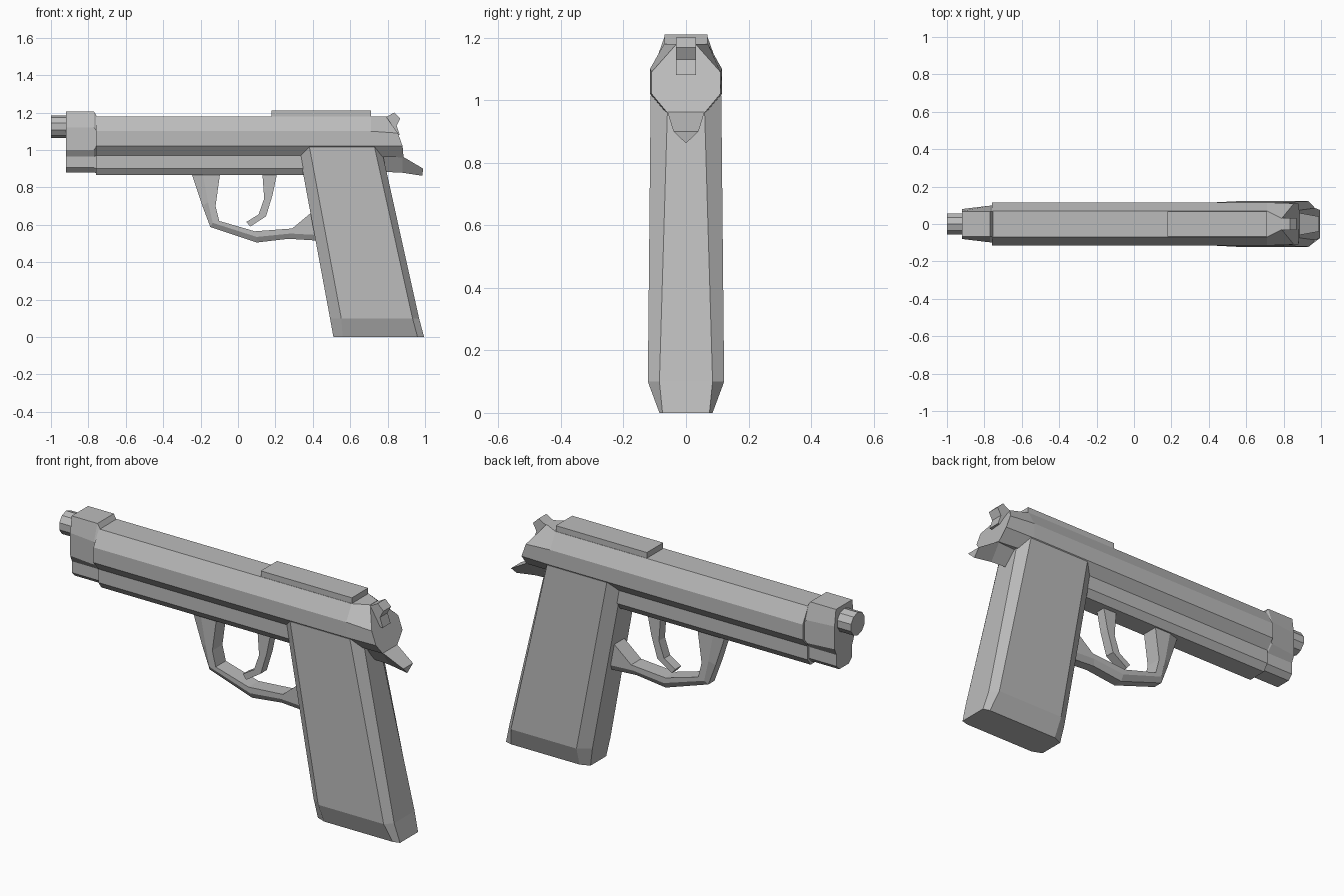
import bpy, bmesh, math
from mathutils import Vector

cube = bpy.data.objects.get("Cube")
if cube:
    bpy.data.objects.remove(cube, do_unlink=True)

grey = bpy.data.materials.new("plain grey")
grey.use_nodes = True
GREY = (0.5, 0.5, 0.5, 1)
grey.diffuse_color = GREY
grey.node_tree.nodes["Principled BSDF"].inputs["Base Color"].default_value = GREY


def loft(name, rings):
    """Skin a chain of closed rings and cap both ends."""
    bm = bmesh.new()
    loops = [[bm.verts.new(p) for p in ring] for ring in rings]
    n = len(loops[0])
    for a, b in zip(loops, loops[1:]):
        for i in range(n):
            j = (i + 1) % n
            bm.faces.new((a[i], a[j], b[j], b[i]))
    bm.faces.new(loops[0])
    bm.faces.new(loops[-1])
    bmesh.ops.recalc_face_normals(bm, faces=bm.faces)
    mesh = bpy.data.meshes.new(name)
    bm.to_mesh(mesh)
    bm.free()
    mesh.materials.append(grey)
    obj = bpy.data.objects.new(name, mesh)
    bpy.context.collection.objects.link(obj)
    return obj


def mirrored(half):
    """Close a half ring of (x, y, z) points across the middle plane."""
    return half + [(x, -y, z) for x, y, z in reversed(half)]


def section(x, half):
    return mirrored([(x, y, z) for y, z in half])


def plate(name, outline, width):
    """Extrude a side outline to both sides of the middle plane."""
    return loft(name, [[(x, y, z) for x, z in outline] for y in (-width, width)])


# Slide with a chamfered rear end
upper = [(0.07, 1.18), (0.115, 1.1), (0.115, 1.02), (0.07, 0.965)]
rear = mirrored([(0.79, 0.03, 1.18), (0.855, 0.11, 1.09),
                 (0.88, 0.11, 1.02), (0.885, 0.06, 0.96)])
loft("slide", [section(-0.76, upper), section(0.71, upper), rear])

# Frame under the slide
lower = [(0.075, 1.0), (0.075, 0.9), (0.05, 0.865)]
loft("frame", [section(-0.76, lower), section(0.42, lower)])


# Muzzle block, tapering forward
def muzzle_ring(x, w):
    return section(x, [(0.068, 1.205), (w, 1.12), (w, 1.0),
                       (0.065, 0.965), (0.065, 0.905), (0.04, 0.88)])


loft("muzzle_block", [muzzle_ring(-0.92, 0.08), muzzle_ring(-0.77, 0.098),
                      section(-0.755, [(0.066, 1.18), (0.1, 1.1), (0.1, 1.02),
                                       (0.065, 0.97), (0.065, 0.9), (0.04, 0.875)])])

# Barrel tip
loft("barrel", [[(x, 0.06 * math.cos(math.tau * (i + 0.5) / 10),
                  1.125 + 0.06 * math.sin(math.tau * (i + 0.5) / 10))
                 for i in range(10)] for x in (-1, -0.9)])

# Raised top plate
plate("top_plate", [(0.18, 1.17), (0.18, 1.21), (0.71, 1.21), (0.71, 1.17)], 0.068)

# Hammer
plate("hammer", [(0.77, 1.175), (0.80, 1.18), (0.835, 1.2), (0.868, 1.168),
                 (0.848, 1.13), (0.865, 1.08), (0.80, 1.08)], 0.032)

# Rear tang with a V-shaped underside
loft("tang", [[(0.74, 0.06, 0.99), (0.74, 0, 0.885), (0.74, -0.06, 0.99)],
              [(0.88, 0.06, 0.965), (0.88, 0, 0.878), (0.88, -0.06, 0.965)],
              [(0.99, 0.04, 0.9), (0.985, 0, 0.862), (0.99, -0.04, 0.9)]])


# Raked grip with bevelled corners and a tapered foot
def grip_ring(z, x0, x1, front, side, back, inset):
    return mirrored([(x0, front, z), (x0 + inset, side, z),
                     (x1 - 0.035, side, z), (x1, back, z)])


loft("grip", [grip_ring(0, 0.51, 0.995, 0.065, 0.085, 0.075, 0.05),
              grip_ring(0.1, 0.492, 0.968, 0.075, 0.122, 0.085, 0.06),
              grip_ring(1.015, 0.322, 0.765, 0.07, 0.113, 0.058, 0.06)])

# Trigger guard: inner edge, side edge and narrower outer edge
inner = [(-0.095, 0.88), (-0.12, 0.7), (-0.1, 0.62), (0.09, 0.565), (0.29, 0.58), (0.41, 0.68)]
middle = [(-0.19, 0.88), (-0.16, 0.72), (-0.135, 0.61), (0.1, 0.535), (0.28, 0.553), (0.43, 0.545)]
outer = [(-0.25, 0.88), (-0.19, 0.7), (-0.148, 0.588), (0.1, 0.505), (0.27, 0.525), (0.43, 0.515)]
loft("trigger_guard", [mirrored([(a[0], 0.042, a[1]), (b[0], 0.042, b[1]), (c[0], 0.025, c[1])])
                       for a, b, c in zip(inner, middle, outer)])

# Trigger
front_edge = [(0.13, 0.88), (0.14, 0.74), (0.11, 0.655), (0.045, 0.615)]
back_edge = [(0.21, 0.88), (0.185, 0.76), (0.15, 0.645), (0.065, 0.59)]
loft("trigger", [mirrored([(a[0], 0.025, a[1]), (b[0], 0.025, b[1])])
                 for a, b in zip(front_edge, back_edge)])
